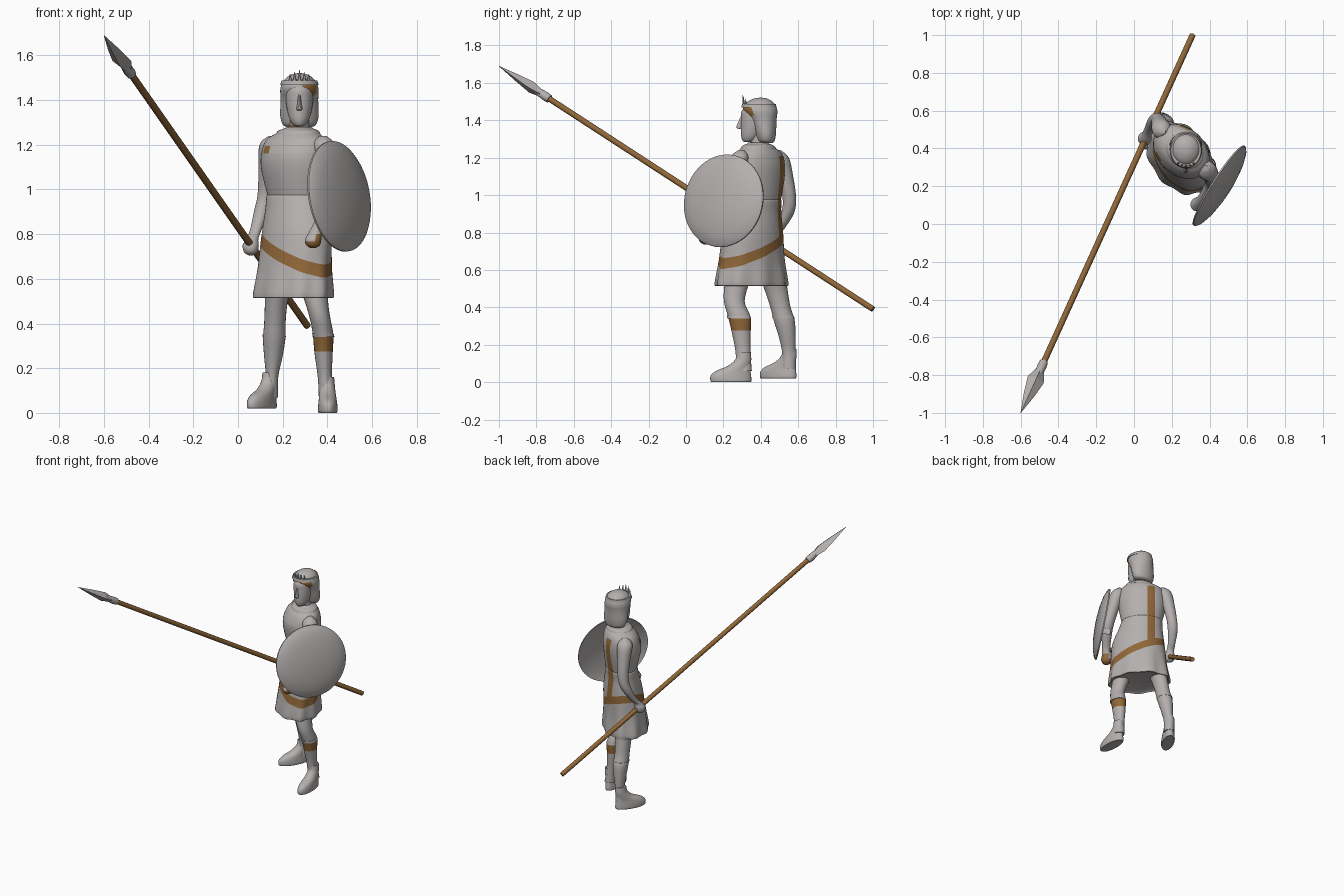
import bpy, bmesh, math
from mathutils import Vector


def material(name, rgb):
    m = bpy.data.materials.new(name)
    m.diffuse_color = (*rgb, 1)
    return m


GREY = material("stone grey", (0.45, 0.43, 0.42))
BROWN = material("bronze brown", (0.28, 0.135, 0.04))


def catmull(p0, p1, p2, p3, t):
    return [0.5 * (2 * b + (c - a) * t + (2 * a - 5 * b + 4 * c - d) * t * t
                   + (3 * b - a - 3 * c + d) * t ** 3) for a, b, c, d in zip(p0, p1, p2, p3)]


def loft(name, rings, seg=24, sub=4, mat=GREY, rule=None, cuts=(), wave=None, smooth=40):
    """Skin rings (x, y, z, half length, half width, angle in degrees); paint faces by rule."""
    path = []
    for i in range(len(rings) - 1):
        p = [rings[max(i - 1, 0)], rings[i], rings[i + 1], rings[min(i + 2, len(rings) - 1)]]
        path += [catmull(*p, k / sub) for k in range(sub)]
    path.append(rings[-1])
    bm = bmesh.new()
    loops = []
    for x, y, z, a, b, deg in path:
        c, s = math.cos(math.radians(deg)), math.sin(math.radians(deg))
        row = []
        for k in range(seg):
            t = 2 * math.pi * k / seg
            f = wave(t, z) if wave else 1
            u, v = a * f * math.cos(t), b * f * math.sin(t)
            row.append(bm.verts.new((x + u * c - v * s, y + u * s + v * c, z)))
        loops.append(row)
    for r0, r1 in zip(loops, loops[1:]):
        for k in range(seg):
            n = (k + 1) % seg
            bm.faces.new((r0[k], r0[n], r1[n], r1[k]))
    bm.faces.new(loops[0])
    bm.faces.new(loops[-1])
    for co, no in cuts:
        bmesh.ops.bisect_plane(bm, geom=bm.verts[:] + bm.edges[:] + bm.faces[:],
                               plane_co=co, plane_no=no)
    bmesh.ops.recalc_face_normals(bm, faces=bm.faces[:])
    bm.normal_update()
    if rule:
        for f in bm.faces:
            f.material_index = int(bool(rule(f.calc_center_median(), f.normal)))
    me = bpy.data.meshes.new(name)
    bm.to_mesh(me)
    bm.free()
    me.materials.append(mat)
    if rule:
        me.materials.append(BROWN)
    ob = bpy.data.objects.new(name, me)
    bpy.context.collection.objects.link(ob)
    if smooth:
        bpy.ops.object.select_all(action='DESELECT')
        ob.select_set(True)
        bpy.context.view_layer.objects.active = ob
        bpy.ops.object.shade_smooth_by_angle(angle=math.radians(smooth))
    return ob


def round_rings(pts):
    return [(x, y, z, r, r, 0) for x, y, z, r in pts]


def flat_cuts(*heights):
    return [((0, 0, h), (0, 0, 1)) for h in heights]


def aim(ob, origin, direction):
    ob.location = origin
    ob.rotation_euler = Vector(direction).to_track_quat('Z', 'Y').to_euler()


# Body axes: the torso is turned, its left side comes forward
A = math.radians(-43)
SIDE = Vector((math.cos(A), math.sin(A), 0))
BACK = Vector((-math.sin(A), math.cos(A), 0))
MID = Vector((0.255, 0.375, 0))


def side(p):
    return (p - MID).dot(SIDE)


STRAP = [(MID + SIDE * u, SIDE) for u in (-0.105, -0.055)]
SLOPE = SIDE * 0.42 + Vector((0, 0, 1))


def in_strap(p):
    return -0.105 < side(p) < -0.055


# Skirt with a slanting sash and the lower end of the back strap
def skirt_rule(p, n):
    sash = abs(p.z + 0.42 * side(p) - 0.725) < 0.028
    return sash or (in_strap(p) and n.dot(BACK) > 0.2 and p.z > 0.75)


loft("skirt", [(.245, .35, .52, .195, .14, -52), (.245, .35, .525, .215, .153, -52),
               (.252, .352, .65, .197, .14, -50), (.262, .358, .80, .183, .13, -48),
               (.258, .375, .91, .155, .112, -44), (.255, .388, .97, .142, .105, -42),
               (.255, .388, .975, .13, .095, -42)], seg=72, sub=5, rule=skirt_rule,
     cuts=STRAP + [(MID + Vector((0, 0, h)), SLOPE) for h in (.697, .753)],
     wave=lambda t, z: 1 + 0.035 * max(0, (0.75 - z) / 0.23) * math.cos(9 * t))


# Torso with the shoulder strap
def torso_rule(p, n):
    return in_strap(p) and ((n.dot(BACK) > 0.1 and p.z < 1.21) or
                            (n.dot(BACK) < -0.1 and 1.16 < p.z < 1.195))


loft("torso", [(.255, .388, .95, .13, .095, -42), (.255, .388, .98, .14, .103, -42),
               (.25, .385, 1.09, .163, .122, -42), (.252, .385, 1.16, .165, .124, -42),
               (.258, .39, 1.22, .15, .105, -40), (.268, .388, 1.252, .105, .08, -38),
               (.273, .385, 1.28, .055, .052, -30)], seg=48, rule=torso_rule,
     cuts=STRAP + flat_cuts(1.16, 1.195, 1.21))

# Collar, neck
loft("collar", [(.27, .386, 1.245, .108, .088, -38), (.27, .386, 1.262, .098, .08, -38),
                (.272, .386, 1.272, .07, .066, -35)], seg=32)
loft("neck", round_rings([(.275, .39, 1.24, .05), (.275, .385, 1.29, .042), (.275, .38, 1.34, .044)]),
     rule=lambda p, n: 1.262 < p.z < 1.30 and n.y < -0.5 and p.x < 0.27, cuts=flat_cuts(1.30))

# Face, nose
loft("face", [(.275, .33, 1.283, .012, .015, 0), (.275, .337, 1.29, .028, .034, 0),
              (.275, .347, 1.315, .044, .052, 0), (.275, .36, 1.36, .056, .066, 0),
              (.275, .365, 1.41, .061, .07, 0), (.275, .372, 1.45, .06, .074, 0),
              (.275, .38, 1.49, .045, .05, 0)], seg=32)
loft("nose", [(.275, .302, 1.425, .006, .008, 0), (.275, .29, 1.385, .009, .014, 0),
              (.275, .285, 1.362, .013, .017, 0), (.275, .295, 1.353, .009, .01, 0)], seg=10)

# Bobbed hair with a painted headband end
loft("hair", [(.275, .432, 1.278, .05, .03, 0), (.275, .428, 1.29, .074, .046, 0),
              (.275, .424, 1.33, .086, .057, 0), (.275, .412, 1.40, .084, .072, 0),
              (.275, .396, 1.455, .085, .092, 0), (.275, .396, 1.495, .064, .072, 0),
              (.275, .398, 1.515, .034, .038, 0), (.275, .40, 1.521, .006, .006, 0)], seg=40,
     rule=lambda p, n: 1.42 < p.z < 1.47 and p.x > 0.29 and p.y < 0.36,
     cuts=flat_cuts(1.42, 1.47))

# Tiara and its points
loft("tiara", [(.275, .39, 1.468, .086, .094, 0), (.275, .39, 1.488, .08, .09, 0)], seg=40, sub=1)
for i in range(-2, 3):
    t = math.radians(-90 + 17 * i)
    x, y = .275 + .074 * math.cos(t), .39 + .082 * math.sin(t)
    top = 1.534 - 0.008 * abs(i)
    loft(f"tiara_point_{i + 3}", [(x, y, 1.475, .011, .007, 0), (x, y - .004, top, .001, .001, 0)],
         seg=6, sub=1, smooth=0)

# Arms with hands
loft("right_arm", round_rings([(.152, .49, 1.24, .015), (.146, .5, 1.2, .05), (.135, .53, 1.1, .043),
                               (.124, .553, .98, .036), (.105, .542, .9, .034), (.08, .5, .82, .026),
                               (.064, .465, .78, .027), (.057, .453, .75, .036),
                               (.057, .45, .72, .03), (.057, .45, .705, .01)]))
loft("left_arm", round_rings([(.38, .295, 1.24, .015), (.385, .285, 1.2, .05), (.405, .262, 1.1, .043),
                              (.415, .22, .98, .038), (.398, .18, .91, .035), (.362, .132, .84, .028),
                              (.343, .112, .8, .031), (.336, .104, .775, .037),
                              (.336, .104, .75, .03), (.336, .104, .737, .01)]),
     rule=lambda p, n: (p.z < .768 or (p.z < .80 and n.x > .3)), cuts=flat_cuts(.768, .80))

# Legs
loft("left_leg", [(.32, .31, .70, .075, .075, 0), (.34, .28, .56, .06, .068, 0),
                  (.355, .262, .48, .05, .06, 0), (.368, .26, .42, .046, .055, 0),
                  (.381, .285, .35, .046, .06, 0), (.383, .295, .27, .041, .051, 0),
                  (.389, .305, .16, .032, .04, 0), (.398, .31, .06, .036, .042, 0)],
     rule=lambda p, n: .275 < p.z < .34, cuts=flat_cuts(.275, .34))
loft("right_leg", [(.20, .43, .70, .075, .075, 0), (.18, .465, .56, .058, .068, 0),
                   (.17, .485, .48, .05, .06, 0), (.165, .505, .40, .048, .054, 0),
                   (.162, .525, .33, .05, .056, 0), (.158, .54, .25, .041, .046, 0),
                   (.152, .55, .16, .028, .036, 0), (.145, .55, .07, .034, .038, 0)])
# Raised boot cuffs
loft("left_boot_cuff", [(.38, .28, .355, .048, .062, 0), (.383, .285, .34, .049, .063, 0)], sub=1)
loft("right_boot_cuff", [(.162, .518, .355, .051, .058, 0), (.162, .523, .34, .052, .059, 0)], sub=1)


# Feet: stacked soles that shrink back to the ankle
def foot(name, heel, deg, base):
    d = Vector((math.cos(math.radians(deg)), math.sin(math.radians(deg))))
    rows = []
    for z, off, a, b in ((0, .112, .105, .04), (.008, .112, .11, .044), (.035, .112, .108, .043),
                         (.06, .1, .092, .04), (.085, .07, .062, .037), (.12, .046, .043, .034),
                         (.16, .042, .037, .031)):
        rows.append((heel[0] + d.x * off, heel[1] + d.y * off, base + z, a, b, deg))
    loft(name, rows, seg=32, sub=3)


foot("left_foot", (.398, .352), -88, 0)
foot("right_foot", (.163, .59), -120, .02)

# Spear
TIP, BUTT = Vector((-.6, -1, 1.69)), Vector((.31, 1, .39))
D = (TIP - BUTT).normalized()
L = (TIP - BUTT).length
shaft = loft("spear_shaft", [(0, 0, 0, .016, .016, 0), (0, 0, L * .88, .016, .016, 0)],
             seg=12, sub=1, mat=BROWN)
socket = loft("spear_socket", [(0, 0, L * .865, .022, .022, 0), (0, 0, L * .875, .025, .025, 0),
                               (0, 0, L * .90, .02, .02, 0)], seg=12, sub=1)
blade = loft("spear_blade", [(0, 0, L * .88, .018, .015, 0), (0, 0, L * .912, .046, .032, 0),
                             (0, 0, L * .95, .03, .02, 0), (0, 0, L, .001, .001, 0)],
             seg=4, sub=1, smooth=0)
for part in (shaft, socket, blade):
    aim(part, BUTT, D)

# Domed round shield, a thin shell
N = Vector((.83, -.53, .15)).normalized()
dome = [(.25, 0), (.235, .012), (.19, .028), (.13, .040), (.06, .046), (.004, .048)]
inner = [(.004, .034), (.10, .028), (.19, .014), (.235, 0), (.25, -.008)]
shield = loft("shield", [(0, 0, z, r, r, 0) for r, z in inner + dome], seg=48, sub=1)
aim(shield, (.455, .2, .97), N)
strap = loft("shield_grip", [(0, 0, -.05, .05, .012, 90), (0, 0, .025, .05, .012, 90)], seg=12, sub=1)
aim(strap, (.44, .20, .95), N)
